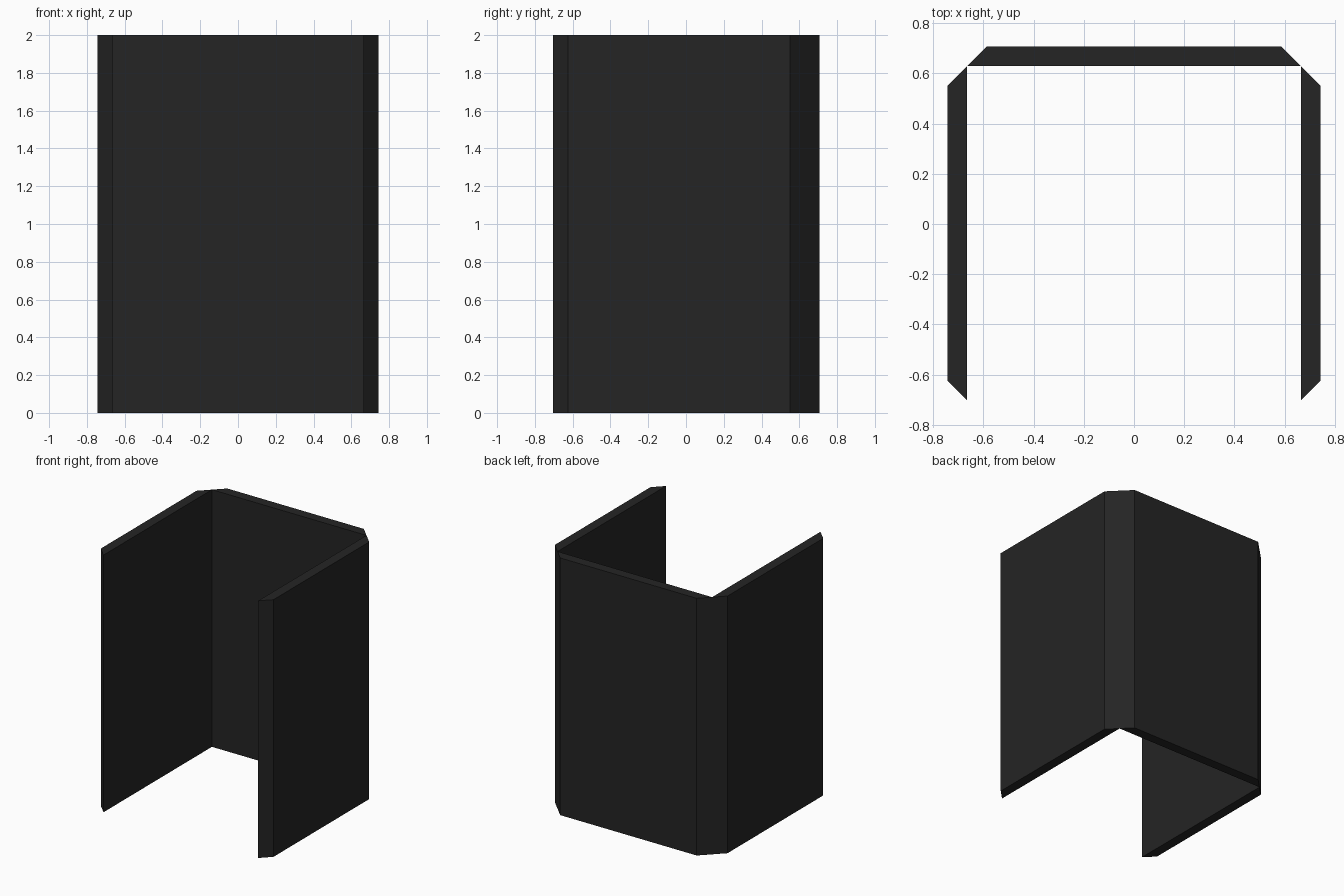
import bpy, bmesh

if "Cube" in bpy.data.objects:
    bpy.data.objects.remove(bpy.data.objects["Cube"])

H = 2.0                 # panel height
IN_X, OUT_X = 0.665, 0.743
FRONT, BACK = -0.703, 0.629
T = OUT_X - IN_X        # panel thickness, also the bevel size

mat = bpy.data.materials.new("dark_panel")
mat.diffuse_color = (0.018, 0.018, 0.018, 1)
mat.use_nodes = True
mat.node_tree.nodes["Principled BSDF"].inputs["Base Color"].default_value = mat.diffuse_color


def panel(name, outline):
    """Extrude a plan outline (x, y) up to the full height."""
    bm = bmesh.new()
    face = bm.faces.new([bm.verts.new((x, y, 0)) for x, y in outline])
    ext = bmesh.ops.extrude_face_region(bm, geom=[face])
    top = [v for v in ext["geom"] if isinstance(v, bmesh.types.BMVert)]
    bmesh.ops.translate(bm, verts=top, vec=(0, 0, H))
    bmesh.ops.recalc_face_normals(bm, faces=bm.faces[:])
    mesh = bpy.data.meshes.new(name)
    bm.to_mesh(mesh)
    bm.free()
    mesh.materials.append(mat)
    bpy.context.collection.objects.link(bpy.data.objects.new(name, mesh))


# Back panel with mitred outer edges
panel("back_panel", [(-IN_X, BACK), (IN_X, BACK),
                     (IN_X - T, BACK + T), (-IN_X + T, BACK + T)])

# Side panels, mirrored, touching the back panel only at the inner corners
for name, s in (("right_panel", 1), ("left_panel", -1)):
    panel(name, [(s * IN_X, FRONT), (s * OUT_X, FRONT + T),
                 (s * OUT_X, BACK - T), (s * IN_X, BACK)])
